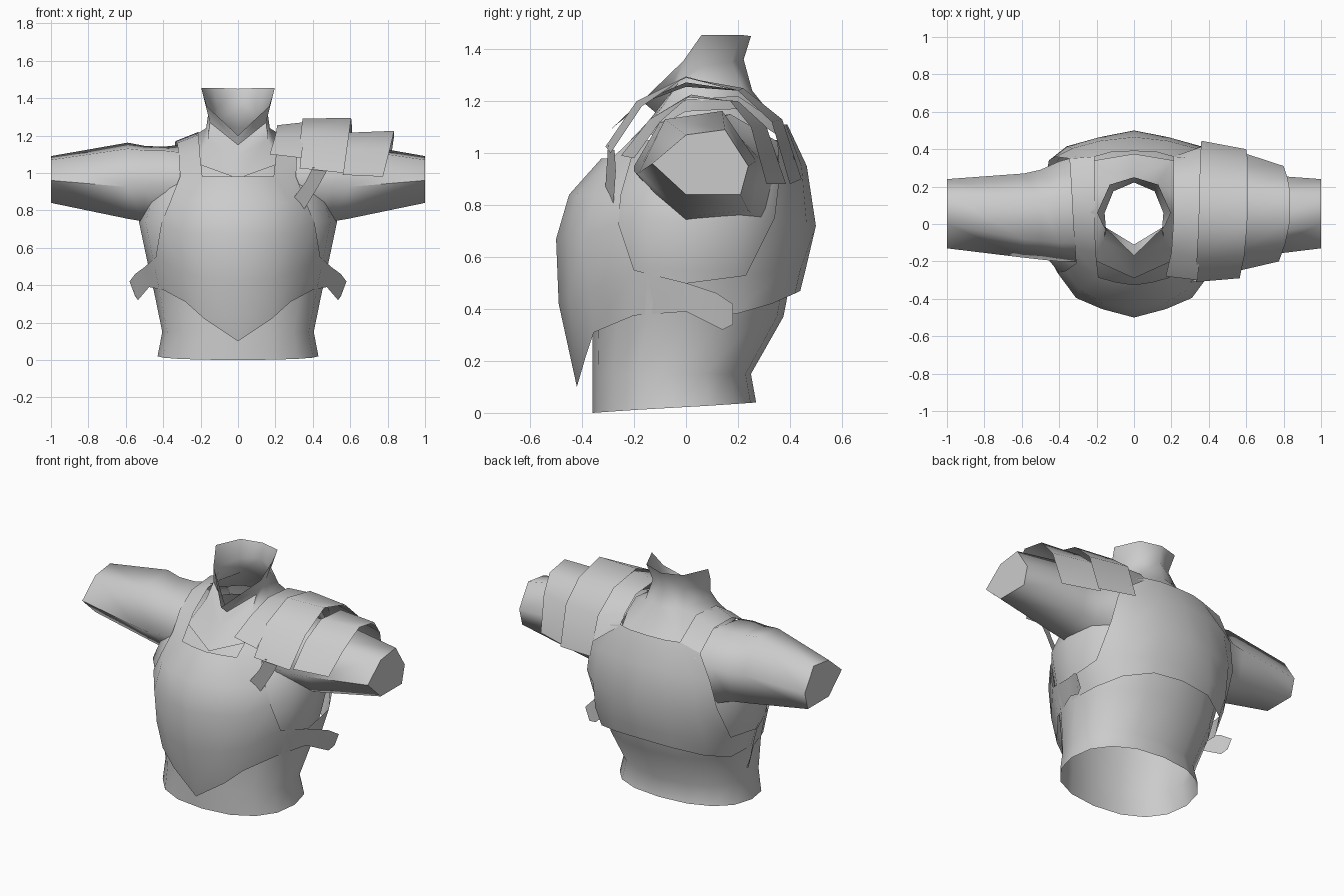
import bpy, bmesh, math

cloth = bpy.data.materials.new("plain_grey")
cloth.diffuse_color = (0.6, 0.6, 0.6, 1)


def finish(name, bm, mirror, angle):
    bmesh.ops.remove_doubles(bm, verts=bm.verts, dist=0.0005)
    bmesh.ops.recalc_face_normals(bm, faces=bm.faces)
    me = bpy.data.meshes.new(name)
    bm.to_mesh(me)
    bm.free()
    me.materials.append(cloth)
    ob = bpy.data.objects.new(name, me)
    bpy.context.collection.objects.link(ob)
    bpy.context.view_layer.objects.active = ob
    ob.select_set(True)
    bpy.ops.object.shade_smooth_by_angle(angle=math.radians(angle))
    ob.select_set(False)
    if mirror:
        ob.modifiers.new("mirror", 'MIRROR').merge_threshold = 0.002
    return ob


def sheet(name, grids, mirror=False, closed=False, cap=False, angle=70):
    """Skin one or more grids of points (rows of equal length) into one sheet."""
    bm = bmesh.new()
    for rows in grids:
        vs = [[bm.verts.new(p) for p in r] for r in rows]
        n = len(rows[0])
        for a, b in zip(vs, vs[1:]):
            for i in range(n if closed else n - 1):
                j = (i + 1) % n
                bm.faces.new((a[i], a[j], b[j], b[i]))
        if cap:
            bm.faces.new(vs[-1])
    return finish(name, bm, mirror, angle)


# Undershirt body: rings of (z, half width, front y, back y), open at the hem
rings = [(0.02, .43, -.36, .27), (.15, .405, -.36, .25), (.37, .45, -.36, .375),
         (.55, .49, -.37, .41), (.74, .53, -.38, .44), (.92, .47, -.30, .42),
         (1.05, .33, -.17, .35)]
body = []
for k, (z, hx, yf, yb) in enumerate(rings):
    ring = []
    for i in range(16):
        t = math.tau * i / 16
        s, c = math.sin(t), math.cos(t)
        tilt = 0.02 * s if k == 0 else 0
        ring.append((hx * math.copysign(abs(c) ** .88, c),
                     (yf + yb) / 2 + (yb - yf) / 2 * math.copysign(abs(s) ** .88, s), z + tilt))
    body.append(ring)
sheet("undershirt_body", [body], closed=True)

# Shoulder yoke and standing collar with a low front, half of it from back to front
sheet("collar", [[
    [(0, .25, 1.45), (.13, .21, 1.455), (.197, .06, 1.455), (.165, -.01, 1.355), (0, -.17, 1.2)],
    [(0, .222, 1.36), (.11, .175, 1.35), (.157, .06, 1.335), (.15, -.03, 1.27), (0, -.11, 1.15)],
    [(0, .255, 1.24), (.13, .22, 1.24), (.17, .06, 1.24), (.16, -.09, 1.18), (0, -.17, 1.09)],
    [(0, .375, 1.09), (.21, .34, 1.09), (.33, .06, 1.14), (.22, -.19, 1.05), (0, -.29, .97)],
]], mirror=True)

# Sleeves: six-sided tubes, closed at the cuff
sections = [(.31, [(-.2, .95), (-.1, 1.11), (.17, 1.15), (.36, 1.04), (.33, .74), (0, .70)]),
            (.40, [(-.2, .93), (-.1, 1.12), (.14, 1.14), (.335, 1.0), (.30, .75), (0, .72)]),
            (.5, [(-.19, .92), (-.09, 1.12), (.13, 1.145), (.29, .97), (.25, .77), (0, .74)]),
            (.59, [(-.18, .925), (-.08, 1.13), (.14, 1.162), (.27, .97), (.24, .78), (0, .755)]),
            (1.0, [(-.13, .96), (0, 1.07), (.15, 1.09), (.24, .95), (.21, .84), (0, .84)])]
sheet("sleeve", [[[(x, y, z) for y, z in pts] for x, pts in sections]],
      mirror=True, closed=True, cap=True, angle=75)

# Breastplate: pointed front, shoulder straps and hooked side tabs
front = [
    [(0, -.42, .10), (.18, -.385, .22), (.28, -.355, .31), (.40, -.2, .375)],
    [(0, -.49, .42), (.18, -.45, .44), (.31, -.37, .47), (.44, -.2, .55)],
    [(0, -.5, .67), (.17, -.455, .67), (.31, -.395, .68), (.41, -.26, .73)],
    [(0, -.45, .84), (.17, -.42, .84), (.29, -.35, .84), (.365, -.25, .84)],
    [(0, -.325, .98), (.10, -.31, .98), (.19, -.285, .98), (.31, -.21, .98)]]
strap = [
    [(.19, -.285, .98), (.31, -.21, .98)],
    [(.205, -.15, 1.11), (.315, -.13, 1.09)],
    [(.21, 0, 1.205), (.325, 0, 1.16)],
    [(.21, .2, 1.22), (.335, .2, 1.17)],
    [(.21, .36, 1.11), (.345, .35, 1.07)]]
tab = [
    [(.40, -.2, .375), (.44, -.2, .55)],
    [(.475, 0, .39), (.495, 0, .50)],
    [(.535, .14, .32), (.55, .12, .46)],
    [(.55, .18, .34), (.58, .18, .42)]]
sheet("breastplate", [front, strap, tab], mirror=True)

# Backplate with a narrow band passing below each arm
back = [
    [(0, .39, 1.11), (.12, .385, 1.11), (.21, .36, 1.11), (.345, .35, 1.07)],
    [(0, .465, .95), (.18, .445, .95), (.33, .405, .94), (.42, .36, .92)],
    [(0, .5, .72), (.18, .465, .72), (.36, .415, .72), (.455, .34, .75)],
    [(0, .46, .55), (.2, .44, .55), (.38, .365, .54), (.475, .23, .53)],
    [(0, .44, .47), (.2, .42, .46), (.36, .33, .42), (.445, .19, .38)]]
side = [
    [(.445, .19, .38), (.475, .23, .53)],
    [(.453, 0, .38), (.488, 0, .5)],
    [(.39, -.2, .38), (.43, -.2, .55)]]
sheet("backplate", [back, side], mirror=True)


# Shoulder guard: overlapping arched bands on one arm
def band(name, x_in, x_out, inner, outer):
    sheet(name, [[[(x, y, z) for x, (y, z) in zip(xs, pts)]
                  for xs, pts in ((x_in, inner), (x_out, outer))]])


band("shoulder_band_inner", (.17, .2, .21, .21, .21, .21), (.34, .35, .36, .37, .37, .38),
     [(-.28, 1.1), (-.15, 1.2), (0, 1.255), (.2, 1.24), (.31, 1.16), (.36, 1.10)],
     [(-.30, 1.08), (-.18, 1.195), (0, 1.272), (.22, 1.24), (.36, 1.12), (.42, .97)])
band("shoulder_band_middle", (.33, .335, .345, .35, .355, .36), (.565, .59, .605, .61, .61, .6),
     [(-.31, 1.025), (-.19, 1.2), (0, 1.29), (.22, 1.25), (.37, 1.13), (.445, .90)],
     [(-.29, 1.0), (-.17, 1.18), (0, 1.295), (.2, 1.24), (.33, 1.12), (.40, .88)])
band("shoulder_band_outer", (.56, .57, .58, .58, .58, .57), (.775, .81, .835, .835, .82, .8),
     [(-.25, .99), (-.14, 1.13), (0, 1.215), (.2, 1.2), (.31, 1.1), (.385, .88)],
     [(-.2, .98), (-.1, 1.12), (.02, 1.225), (.17, 1.2), (.25, 1.1), (.31, .88)])

# Hanging strap below the shoulder guard
sheet("guard_strap", [[[(.40, -.30, 1.03), (.475, -.275, 1.01)],
                       [(.36, -.305, .95), (.43, -.27, .93)],
                       [(.30, -.31, .87), (.345, -.28, .79)]]])
